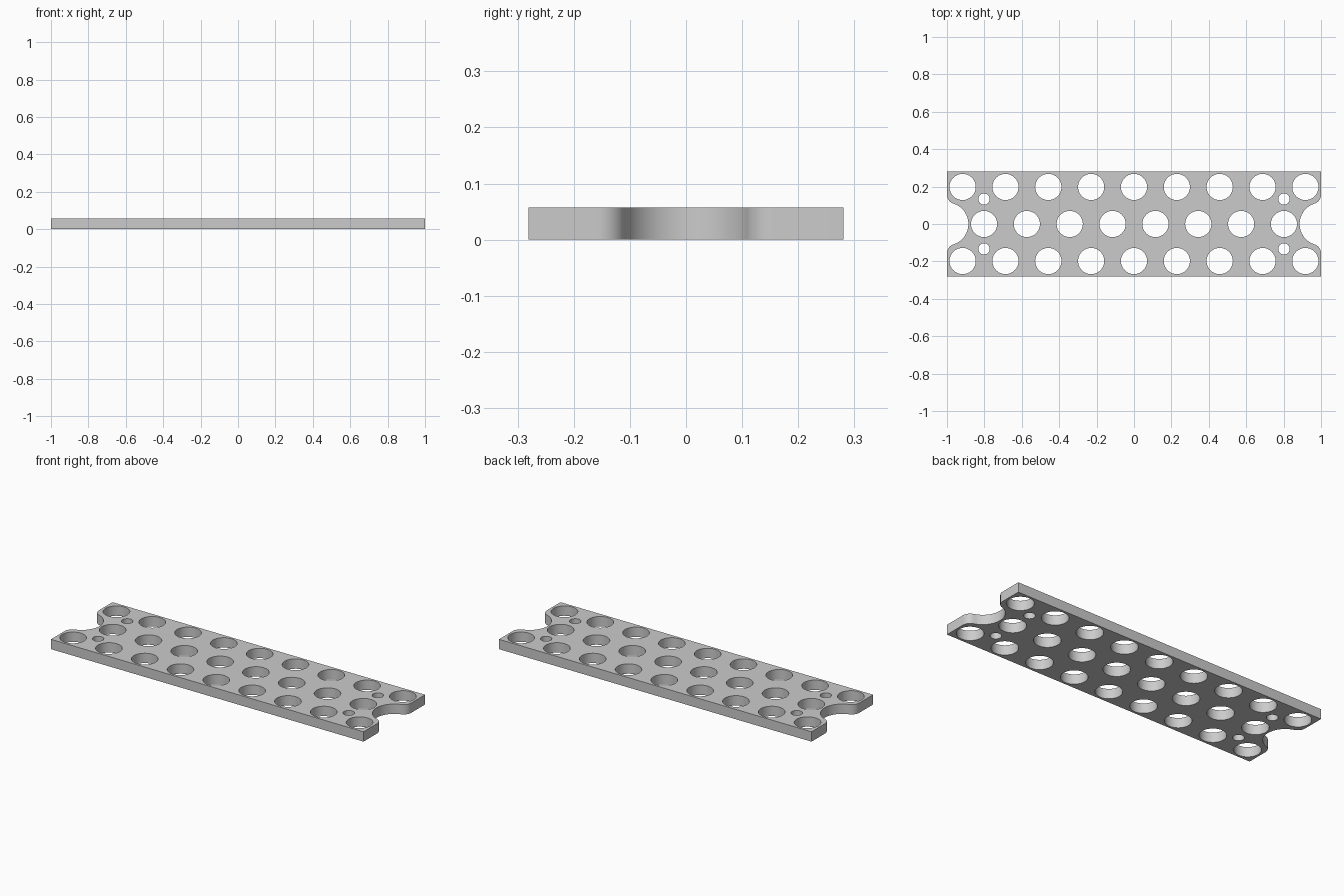
import bpy, bmesh
from math import sin, cos, pi, sqrt, atan2

cube = bpy.data.objects.get("Cube")
if cube:
    bpy.data.objects.remove(cube, do_unlink=True)

HALF_X, HALF_Y, THICK = 1.0, 0.281, 0.057
PITCH = 0.2291
NOTCH_R, FILLET_R = 0.1145, 0.05


def arc(cx, cy, r, start, end, steps):
    """Points along a circular arc."""
    angles = [start + (end - start) * i / steps for i in range(steps + 1)]
    return [(cx + r * cos(a), cy + r * sin(a)) for a in angles]


# End outline: a half-round notch blended into the end edge by two fillets
fillet_y = sqrt((NOTCH_R + FILLET_R) ** 2 - FILLET_R ** 2)
blend = atan2(fillet_y, FILLET_R)
lower = arc(HALF_X - FILLET_R, -fillet_y, FILLET_R, 0, pi - (pi - blend), 12)
notch = arc(HALF_X, 0, NOTCH_R, pi + blend, pi - blend, 32)
upper = [(x, -y) for x, y in reversed(lower)]
right_end = [(HALF_X, -HALF_Y)] + lower + notch[1:-1] + upper + [(HALF_X, HALF_Y)]
outline = right_end + [(-x, -y) for x, y in right_end]

# Holes: two outer rows, a staggered middle row and four small mounting holes
holes = [((i - 4) * PITCH, y, 0.07) for i in range(9) for y in (-0.198, 0.198)]
holes += [((i - 3.5) * PITCH, 0, 0.07) for i in range(8)]
holes += [(sx * 3.5 * PITCH, sy * 0.133, 0.03) for sx in (-1, 1) for sy in (-1, 1)]
loops = [outline] + [arc(x, y, r, 0, 2 * pi, 48)[:-1] for x, y, r in holes]

# Filled and extruded flat profile
profile = bpy.data.curves.new("plate_profile", "CURVE")
profile.dimensions = "2D"
profile.fill_mode = "BOTH"
profile.extrude = THICK / 2
for loop in loops:
    spline = profile.splines.new("POLY")
    spline.points.add(len(loop) - 1)
    for point, (x, y) in zip(spline.points, loop):
        point.co = (x, y, 0, 1)
    spline.use_cyclic_u = True

source = bpy.data.objects.new("plate_profile", profile)
bpy.context.collection.objects.link(source)
bpy.context.view_layer.update()
mesh = bpy.data.meshes.new_from_object(
    source.evaluated_get(bpy.context.evaluated_depsgraph_get()))
bpy.data.objects.remove(source, do_unlink=True)

# Weld the caps to the walls and stand the plate on the ground
bm = bmesh.new()
bm.from_mesh(mesh)
bmesh.ops.remove_doubles(bm, verts=bm.verts, dist=0.0001)
bmesh.ops.translate(bm, verts=bm.verts, vec=(0, 0, THICK / 2))
bmesh.ops.recalc_face_normals(bm, faces=bm.faces)
bm.to_mesh(mesh)
bm.free()

plate = bpy.data.objects.new("perforated_plate", mesh)
mesh.name = "perforated_plate"
bpy.context.collection.objects.link(plate)

# Plain grey finish
grey = bpy.data.materials.new("plain_grey")
grey.use_nodes = True
colour = (0.6, 0.6, 0.6, 1)
grey.diffuse_color = colour
grey.node_tree.nodes["Principled BSDF"].inputs["Base Color"].default_value = colour
mesh.materials.clear()
mesh.materials.append(grey)

# Smooth round walls, crisp rims
bpy.ops.object.select_all(action="DESELECT")
plate.select_set(True)
bpy.context.view_layer.objects.active = plate
bpy.ops.object.shade_smooth_by_angle(angle=pi / 6)
